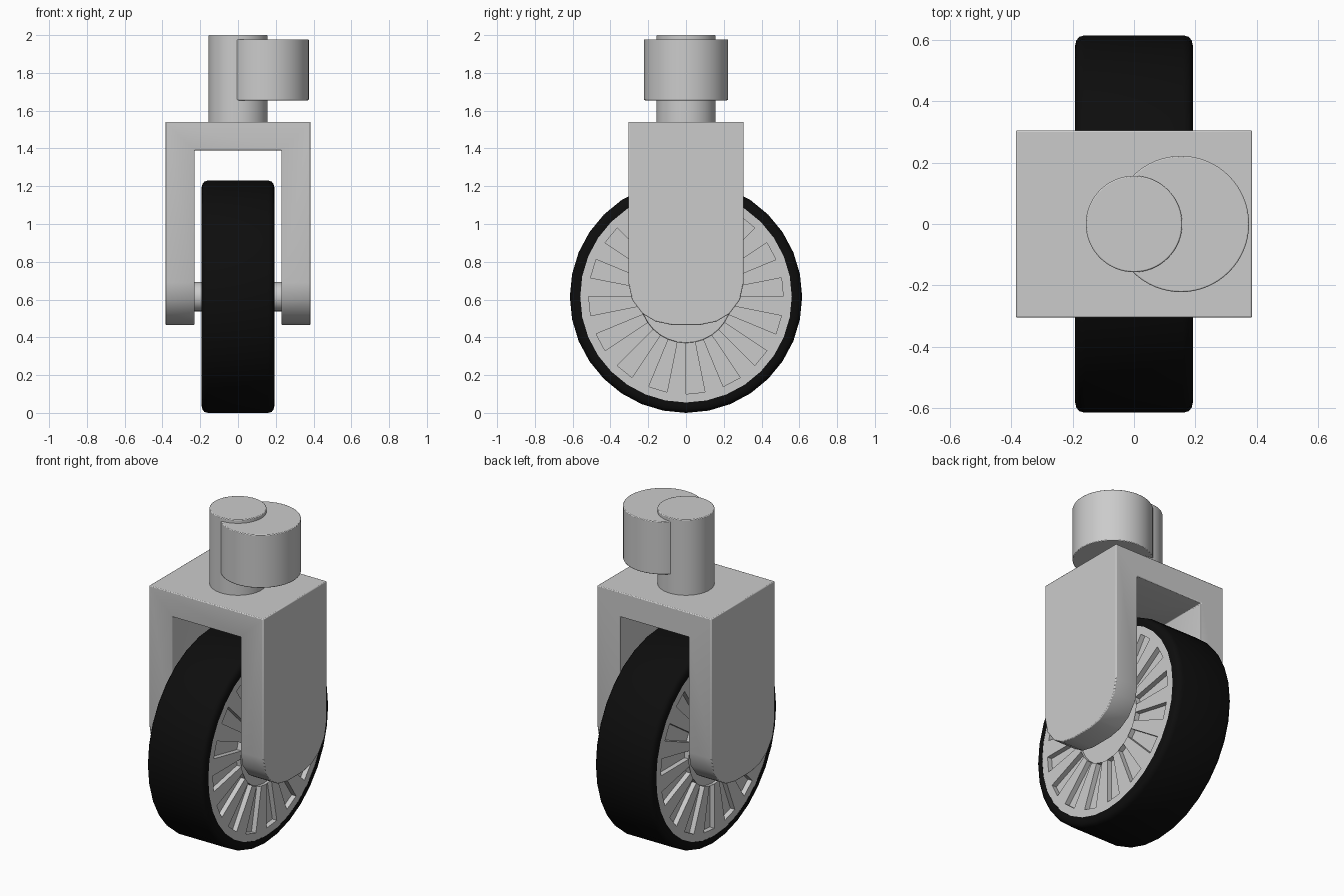
import bpy, bmesh, math
from mathutils import Vector

if "Cube" in bpy.data.objects:
    bpy.data.objects.remove(bpy.data.objects["Cube"])

WZ = 0.615   # wheel centre height
N = 32       # wheel segments


def material(name, rgb):
    m = bpy.data.materials.new(name)
    m.diffuse_color = (*rgb, 1)
    m.use_nodes = True
    m.node_tree.nodes["Principled BSDF"].inputs["Base Color"].default_value = m.diffuse_color
    return m


grey = material("metal grey", (0.6, 0.6, 0.6))
black = material("rubber black", (0.004, 0.004, 0.004))


def finish(name, bm, mat, bevel=0, angle=35):
    bmesh.ops.recalc_face_normals(bm, faces=bm.faces)
    me = bpy.data.meshes.new(name)
    bm.to_mesh(me)
    bm.free()
    ob = bpy.data.objects.new(name, me)
    bpy.context.collection.objects.link(ob)
    me.materials.append(mat)
    bpy.ops.object.select_all(action='DESELECT')
    ob.select_set(True)
    bpy.context.view_layer.objects.active = ob
    bpy.ops.object.shade_smooth_by_angle(angle=math.radians(angle))
    if bevel:
        b = ob.modifiers.new("bevel", 'BEVEL')
        b.width, b.segments, b.limit_method = bevel, 2, 'ANGLE'
        b.angle_limit = math.radians(50)
    return ob


def ring(bm, x, r):
    return [bm.verts.new((x, r * math.cos(2 * math.pi * i / N),
                          WZ + r * math.sin(2 * math.pi * i / N))) for i in range(N)]


def bridge(bm, a, b):
    return [bm.faces.new((a[i], a[(i + 1) % N], b[(i + 1) % N], b[i])) for i in range(N)]


def prism(bm, pts, x0, x1):
    # extrude a (y, z) outline along x
    f = bm.faces.new([bm.verts.new((x0, y, z)) for y, z in pts])
    ext = bmesh.ops.extrude_face_region(bm, geom=[f], use_keep_orig=True)
    vs = [g for g in ext["geom"] if isinstance(g, bmesh.types.BMVert)]
    bmesh.ops.translate(bm, verts=vs, vec=Vector((x1 - x0, 0, 0)))


def cylinder(name, r, x, z0, z1):
    bm = bmesh.new()
    bmesh.ops.create_cone(bm, cap_ends=True, segments=64, radius1=r, radius2=r, depth=z1 - z0)
    bmesh.ops.translate(bm, verts=bm.verts, vec=(x, 0, (z0 + z1) / 2))
    return finish(name, bm, grey, 0.004)


# tyre: closed lathe profile with rounded shoulders
half = [(0.192, 0.56), (0.192, 0.58), (0.188, 0.598), (0.178, 0.61), (0.16, 0.615)]
profile = half + [(-x, r) for x, r in reversed(half)]
bm = bmesh.new()
rings = [ring(bm, x, r) for x, r in profile]
for k in range(len(rings)):
    bridge(bm, rings[k], rings[(k + 1) % len(rings)])
finish("tyre", bm, black, angle=40)

# wheel disc with sunken slots on both sides
bm = bmesh.new()
outer = []
for s in (1, -1):
    a, b, c = ring(bm, s * 0.191, 0.561), ring(bm, s * 0.191, 0.515), ring(bm, s * 0.191, 0.245)
    d = ring(bm, s * 0.176, 0.243)
    outer.append(a)
    bridge(bm, a, b)
    slots = bridge(bm, b, c)[::2]
    bridge(bm, c, d)
    bm.faces.new(d)
    new = bmesh.ops.extrude_discrete_faces(bm, faces=slots)["faces"]
    bmesh.ops.translate(bm, verts=list({v for f in new for v in f.verts}), vec=(-s * 0.03, 0, 0))
bridge(bm, outer[0], outer[1])
finish("wheel_disc", bm, grey, angle=25)

# axle
bm = bmesh.new()
prism(bm, [(0.077 * math.cos(i * math.pi / 16), WZ + 0.077 * math.sin(i * math.pi / 16))
           for i in range(32)], -0.25, 0.25)
finish("axle", bm, grey)

# fork: U-shaped outline cut from one block with rounded leg ends
side = [(0.305, 1.54), (0.305, 0.69), (0.286, 0.6), (0.23, 0.525), (0.16, 0.483), (0.075, 0.466)]
leg = side + [(-y, z) for y, z in reversed(side)]
fork = bmesh.new()
prism(fork, leg, -0.385, 0.385)
fork = finish("fork", fork, grey)
cut = bmesh.new()
bmesh.ops.create_cube(cut, size=1)
bmesh.ops.scale(cut, verts=cut.verts, vec=(0.46, 1, 1.39))
bmesh.ops.translate(cut, verts=cut.verts, vec=(0, 0, 0.695))
cut = finish("fork_gap_cutter", cut, grey)
cut.hide_render = True
cut.hide_set(True)
mod = fork.modifiers.new("gap", 'BOOLEAN')
mod.operation, mod.object, mod.solver = 'DIFFERENCE', cut, 'EXACT'
b = fork.modifiers.new("bevel", 'BEVEL')
b.width, b.segments, b.limit_method, b.angle_limit = 0.005, 2, 'ANGLE', math.radians(50)

# stem and offset collar
cylinder("stem", 0.157, 0, 1.5, 2.0)
cylinder("offset_collar", 0.222, 0.153, 1.655, 1.978)
